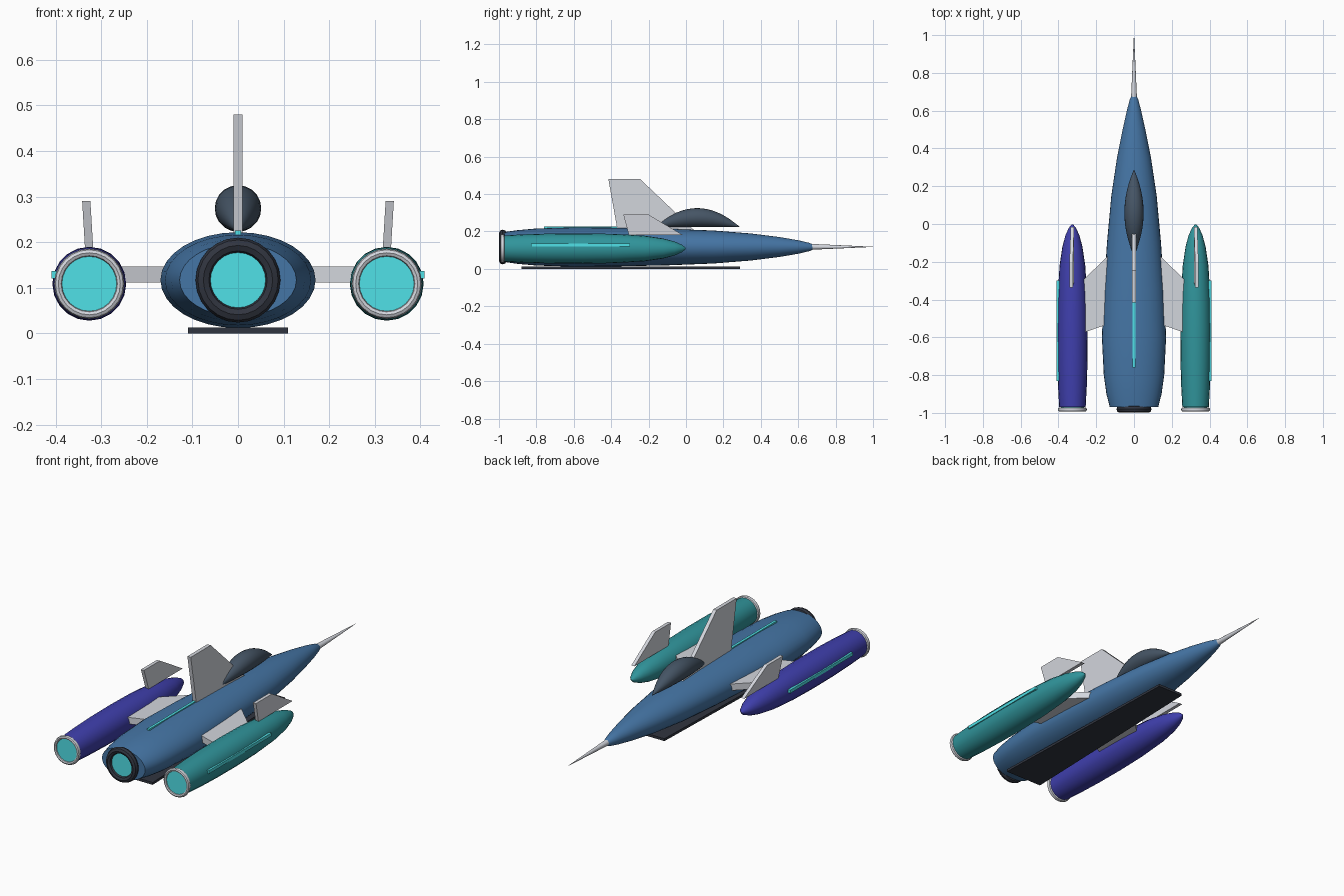
import bpy, bmesh, math

if "Cube" in bpy.data.objects:
    bpy.data.objects.remove(bpy.data.objects["Cube"])


def material(name, rgb):
    m = bpy.data.materials.new(name)
    m.diffuse_color = (*rgb, 1)
    m.use_nodes = True
    m.node_tree.nodes["Principled BSDF"].inputs["Base Color"].default_value = m.diffuse_color
    return m


BLUE = material("hull_blue", (0.06, 0.18, 0.38))
INDIGO = material("pod_indigo", (0.05, 0.05, 0.42))
TEAL = material("pod_teal", (0.03, 0.30, 0.33))
CYAN = material("glow_cyan", (0.08, 0.75, 0.80))
DARK = material("dark_metal", (0.03, 0.035, 0.05))
GLASS = material("canopy_glass", (0.06, 0.09, 0.13))
SILVER = material("silver", (0.65, 0.67, 0.72))


def finish(name, bm, mat, smooth=False):
    bmesh.ops.recalc_face_normals(bm, faces=bm.faces)
    me = bpy.data.meshes.new(name)
    bm.to_mesh(me)
    bm.free()
    me.materials.append(mat)
    ob = bpy.data.objects.new(name, me)
    bpy.context.collection.objects.link(ob)
    if smooth:
        bpy.ops.object.select_all(action='DESELECT')
        ob.select_set(True)
        bpy.context.view_layer.objects.active = ob
        bpy.ops.object.shade_smooth_by_angle(angle=math.radians(40))
    return ob


def loft(name, sections, mat, x=0, sides=24, closed=False):
    """Elliptical sections (y, rx, rz, zc) joined along y; capped or looped."""
    bm = bmesh.new()
    rings = [[bm.verts.new((x + rx * math.cos(2 * math.pi * i / sides), y,
                            zc + rz * math.sin(2 * math.pi * i / sides)))
              for i in range(sides)] for y, rx, rz, zc in sections]
    pairs = list(zip(rings, rings[1:]))
    if closed:
        pairs.append((rings[-1], rings[0]))
    for a, b in pairs:
        for i in range(sides):
            j = (i + 1) % sides
            bm.faces.new((a[i], a[j], b[j], b[i]))
    if not closed:
        bm.faces.new(rings[0])
        bm.faces.new(rings[-1])
    return finish(name, bm, mat, True)


def slab(name, low, high, mat):
    """Prism between two matching outlines."""
    bm = bmesh.new()
    a = [bm.verts.new(p) for p in low]
    b = [bm.verts.new(p) for p in high]
    bm.faces.new(a)
    bm.faces.new(b)
    for i in range(len(a)):
        j = (i + 1) % len(a)
        bm.faces.new((a[i], a[j], b[j], b[i]))
    return finish(name, bm, mat)


def plate_yz(name, pts, x, half, mat, lean=0, z0=0):
    side = lambda s: [(x + s * half + lean * (z - z0), y, z) for y, z in pts]
    return slab(name, side(-1), side(1), mat)


def plate_xy(name, pts, z0, z1, mat):
    return slab(name, [(x, y, z0) for x, y in pts], [(x, y, z1) for x, y in pts], mat)


def ring(name, x, y, z, major, minor, depth, mat):
    secs = []
    for k in range(8):
        t = 2 * math.pi * k / 8
        r = major + minor * math.cos(t)
        secs.append((y + depth * math.sin(t), r, r, z))
    return loft(name, secs, mat, x, 24, True)


# Main hull, flattening from a round nose to an oval tail
hull = [(.68, .013, .013), (.66, .022, .022), (.6, .038, .036), (.5, .06, .053),
        (.35, .09, .072), (.15, .12, .088), (-.1, .143, .098), (-.35, .16, .103),
        (-.6, .17, .105), (-.8, .16, .099), (-.9, .146, .09), (-.97, .128, .08)]
loft("fuselage", [(y, a, b, .117) for y, a, b in hull], BLUE, sides=32)
loft("nose_probe", [(.66, .016, .016, .118), (1.0, .0006, .0006, .118)], SILVER, sides=12)

# Canopy: circular sections resting on a flat sill
canopy = []
for k in range(17):
    t = -1 + k / 8
    r = max(.0008, .051 * (1 - abs(t) ** 2.0))
    canopy.append((.06 + .228 * t, r, r, .223 + r))
loft("canopy", canopy, GLASS, sides=20)

# Main engine
ring("main_nozzle", 0, -.98, .117, .076, .017, .019, DARK)
loft("main_glow", [(-.96, .064, .064, .117), (-.984, .064, .064, .117)], CYAN)

# Tail fin, spine light and belly skid
plate_yz("tail_fin", [(-.365, .2), (.05, .2), (-.245, .48), (-.415, .48)], 0, .01, SILVER)
plate_yz("spine_light", [(-.76, .205), (-.36, .205), (-.36, .226), (-.76, .226)], 0, .007, CYAN)
plate_xy("belly_skid", [(-.11, -.88), (.11, -.88), (.075, .29), (-.075, .29)], 0, .013, DARK)

# Side pods with wings, fins, lights and nozzles
pod = [(-.002, .003), (-.02, .019), (-.06, .037), (-.12, .053), (-.22, .068), (-.38, .078),
       (-.55, .081), (-.72, .080), (-.86, .076), (-.97, .070)]
for s, side, mat in ((-1, "left", INDIGO), (1, "right", TEAL)):
    px, pz = s * .326, .109
    loft(side + "_pod", [(y, r, r, pz) for y, r in pod], mat, px, 20)
    ring(side + "_pod_nozzle", px, -.982, pz, .068, .009, .011, SILVER)
    loft(side + "_pod_glow", [(-.965, .061, .061, pz), (-.985, .061, .061, pz)], CYAN, px)
    plate_xy(side + "_wing", [(s * .05, -.085), (s * .325, -.35), (s * .325, -.595),
                              (s * .05, -.50)], .112, .147, SILVER)
    plate_yz(side + "_pod_fin", [(-.305, .18), (-.015, .18), (-.2, .29), (-.335, .29)],
             px, .009, SILVER, s * .06, .18)
    plate_yz(side + "_pod_light", [(-.83, .12), (-.3, .12), (-.3, .137), (-.83, .137)],
             s * .402, .007, CYAN)
